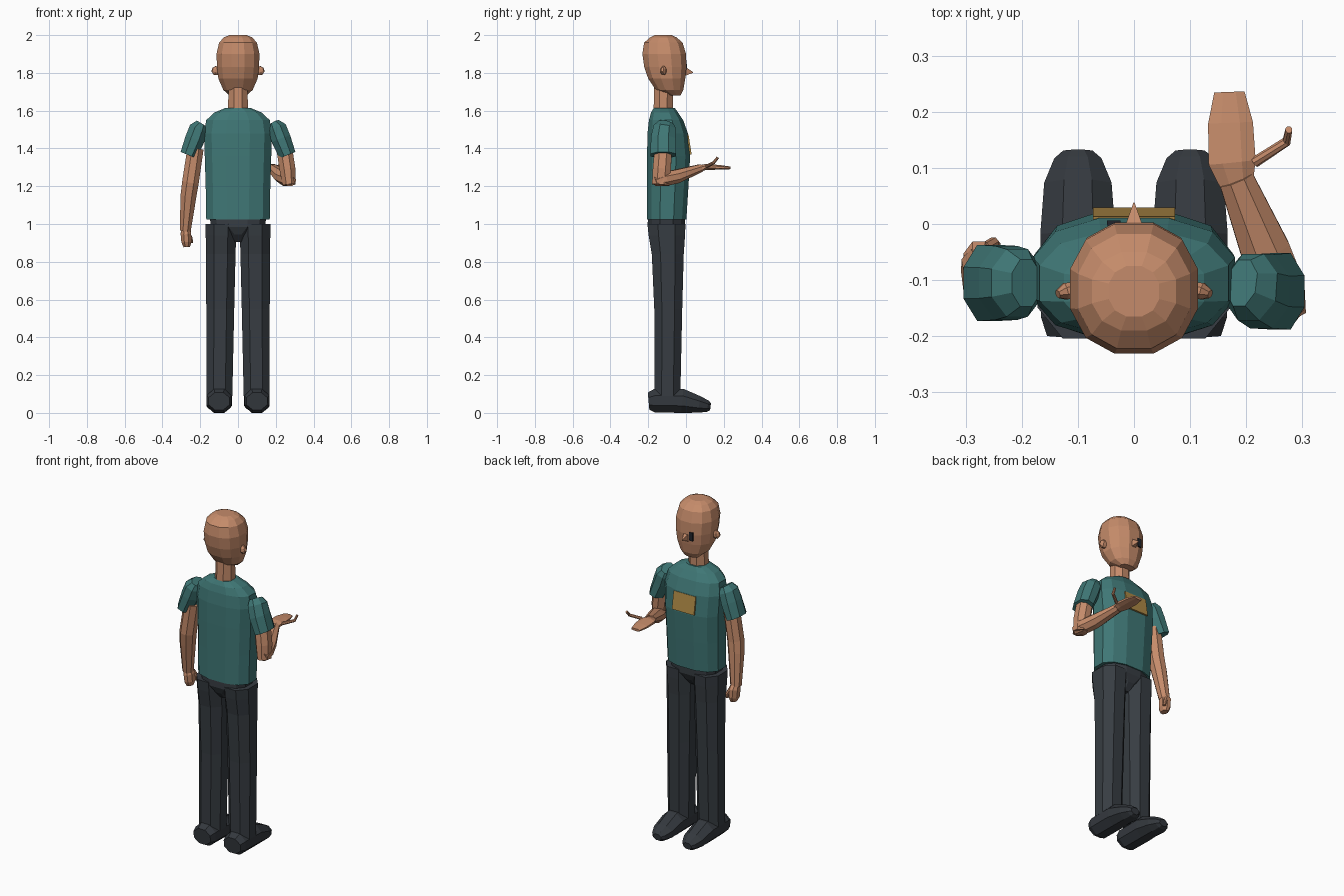
import bpy, bmesh, math
from mathutils import Vector


def material(name, rgb):
    m = bpy.data.materials.new(name)
    m.diffuse_color = (*rgb, 1)
    return m


SKIN = material("skin", (0.56, 0.26, 0.145))
TEAL = material("teal shirt", (0.05, 0.185, 0.18))
SLATE = material("dark slate cloth", (0.038, 0.046, 0.055))
SHOE = material("shoe grey", (0.034, 0.040, 0.048))
GOLD = material("badge gold", (0.42, 0.25, 0.06))
BLACK = material("eye dark", (0.015, 0.018, 0.025))


def loft(name, rings, n, mat, p=1.0):
    """Skin closed n-sided rings, each (centre, half-axis U, half-axis V)."""
    bm = bmesh.new()
    top = math.cos(math.pi / n) ** p
    loops = []
    for c, u, v in rings:
        loop = []
        for i in range(n):
            a = 2 * math.pi * (i + 0.5) / n
            x, y = (math.copysign(abs(t) ** p, t) / top for t in (math.cos(a), math.sin(a)))
            loop.append(bm.verts.new(c + u * x + v * y))
        loops.append(loop)
    for a, b in zip(loops, loops[1:]):
        for i in range(n):
            j = (i + 1) % n
            bm.faces.new((a[i], a[j], b[j], b[i]))
    bm.faces.new(loops[0])
    bm.faces.new(loops[-1])
    bmesh.ops.recalc_face_normals(bm, faces=bm.faces)
    me = bpy.data.meshes.new(name)
    bm.to_mesh(me)
    bm.free()
    me.materials.append(mat)
    ob = bpy.data.objects.new(name, me)
    bpy.context.collection.objects.link(ob)
    return ob


def stack(name, rows, n, mat, p=1.0):
    """Horizontal rings: (z, x0, x1, y0, y1)."""
    rings = [(Vector(((x0 + x1) / 2, (y0 + y1) / 2, z)),
              Vector(((x1 - x0) / 2, 0, 0)), Vector((0, (y1 - y0) / 2, 0)))
             for z, x0, x1, y0, y1 in rows]
    return loft(name, rings, n, mat, p)


def tube(name, pts, n, mat, hint=(0, 1, 0)):
    """Rings across a path: (x, y, z, half width, half size along hint)."""
    h = Vector(hint)
    c = [Vector(q[:3]) for q in pts]
    rings = []
    for i, q in enumerate(pts):
        t = (c[min(i + 1, len(c) - 1)] - c[max(i - 1, 0)]).normalized()
        u = t.cross(h).normalized()
        rings.append((c[i], u * q[3], u.cross(t) * q[4]))
    return loft(name, rings, n, mat)


UP = (0, 0, 1)

# Head and neck
stack("head", [(z, -r, r, a, b) for z, r, a, b in (
    (1.68, .045, -.085, -.03), (1.71, .078, -.16, -.014), (1.77, .104, -.2, -.004),
    (1.83, .111, -.221, .003), (1.90, .114, -.231, 0), (1.96, .1, -.222, -.018),
    (1.988, .075, -.19, -.05), (2.0, .045, -.165, -.075))], 12, SKIN, 0.9)
stack("neck", [(1.58, -.053, .053, -.172, -.07), (1.75, -.05, .05, -.168, -.07)], 8, SKIN)

# Face: nose, ears, eye plate
tube("nose", [(0, -.01, 1.808, .017, .026), (0, .038, 1.802, .001, .002)], 4, SKIN, UP)
for s, side in ((-1, "left"), (1, "right")):
    tube(side + "_ear", [(s * .095, -.115, 1.81, .012, .02), (s * .122, -.12, 1.812, .015, .024),
                         (s * .136, -.125, 1.817, .007, .011)], 8, SKIN, UP)
tube("eye", [(-.036, -.003, 1.822, .012, .025), (-.036, .006, 1.822, .012, .025)], 4, BLACK, UP)

# Shirt body
stack("shirt_body", [(z, -r, r, a, b) for z, r, a, b in (
    (1.025, .168, -.206, .002), (1.2, .171, -.206, .013), (1.36, .176, -.206, .022),
    (1.48, .18, -.204, .01), (1.55, .168, -.196, -.015), (1.59, .125, -.185, -.042),
    (1.615, .065, -.17, -.06))], 12, TEAL, 0.8)

# Chest badge, leaning with the chest
tube("chest_badge", [(0, .012, 1.42, .073, .053), (0, .0215, 1.4215, .073, .053)], 4, GOLD, UP)

# Sleeves
for s, side, dy in ((-1, "left", 0), (1, "right", -.015)):
    tube(side + "_sleeve", [(s * .192, -.105, 1.532, .03, .042), (s * .208, -.105 + dy / 2, 1.505, .05, .06),
                            (s * .228, -.105 + dy, 1.45, .052, .066),
                            (s * .262, -.105 + dy, 1.365, .045, .068)], 8, TEAL)

# Hanging left arm and closed hand
tube("left_arm", [(-.225, -.11, 1.40, .043, .046), (-.252, -.112, 1.22, .044, .046),
                  (-.262, -.102, 1.15, .042, .042), (-.279, -.075, .965, .029, .03)], 8, SKIN)
tube("left_hand", [(-.278, -.074, .975, .022, .025), (-.276, -.068, .95, .028, .037),
                   (-.273, -.066, .905, .027, .035), (-.271, -.066, .878, .017, .024)], 8, SKIN)
tube("left_thumb", [(-.265, -.045, .955, .01, .012), (-.25, -.036, .925, .01, .012),
                    (-.246, -.038, .9, .008, .009)], 8, SKIN)

# Bent right arm with an open palm
tube("right_upper_arm", [(.245, -.12, 1.40, .042, .046), (.262, -.128, 1.29, .042, .048),
                         (.27, -.135, 1.207, .034, .045)], 8, SKIN)
tube("right_forearm", [(.277, -.165, 1.225, .03, .024), (.262, -.115, 1.238, .043, .038),
                       (.235, -.05, 1.252, .044, .036), (.182, .08, 1.297, .031, .02)], 8, SKIN, UP)
tube("right_hand", [(.184, .065, 1.295, .028, .014), (.175, .11, 1.302, .042, .016),
                    (.172, .18, 1.3, .04, .012), (.17, .235, 1.297, .027, .007)], 8, SKIN, UP)
tube("right_thumb", [(.215, .11, 1.305, .009, .009), (.272, .147, 1.325, .008, .008),
                     (.276, .168, 1.352, .007, .006)], 8, SKIN, (1, 0, 0))

# Hips
stack("hips", [(z, -r, r, a, b) for z, r, a, b in (
    (.905, .04, -.15, -.06), (.945, .056, -.185, -.025), (.985, .142, -.203, -.005),
    (1.035, .15, -.202, -.004))], 12, SLATE, 0.8)

# Trouser legs and shoes
for s, side in ((-1, "left"), (1, "right")):
    stack(side + "_leg", [(z, *sorted((s * i, s * o)), a, b) for z, i, o, a, b in (
        (1.0, .008, .172, -.204, -.003), (.94, .01, .171, -.198, -.005),
        (.84, .013, .169, -.181, -.012), (.55, .02, .168, -.168, -.02),
        (.09, .03, .167, -.166, -.03))], 8, SLATE, 0.9)
    x = s * .1
    tube(side + "_shoe", [(x, -.198, .062, .055, .046), (x, -.165, .065, .066, .063),
                          (x, -.02, .064, .067, .064), (x, .07, .044, .06, .044),
                          (x, .115, .035, .042, .03), (x, .13, .033, .026, .019)], 8, SHOE, UP)
